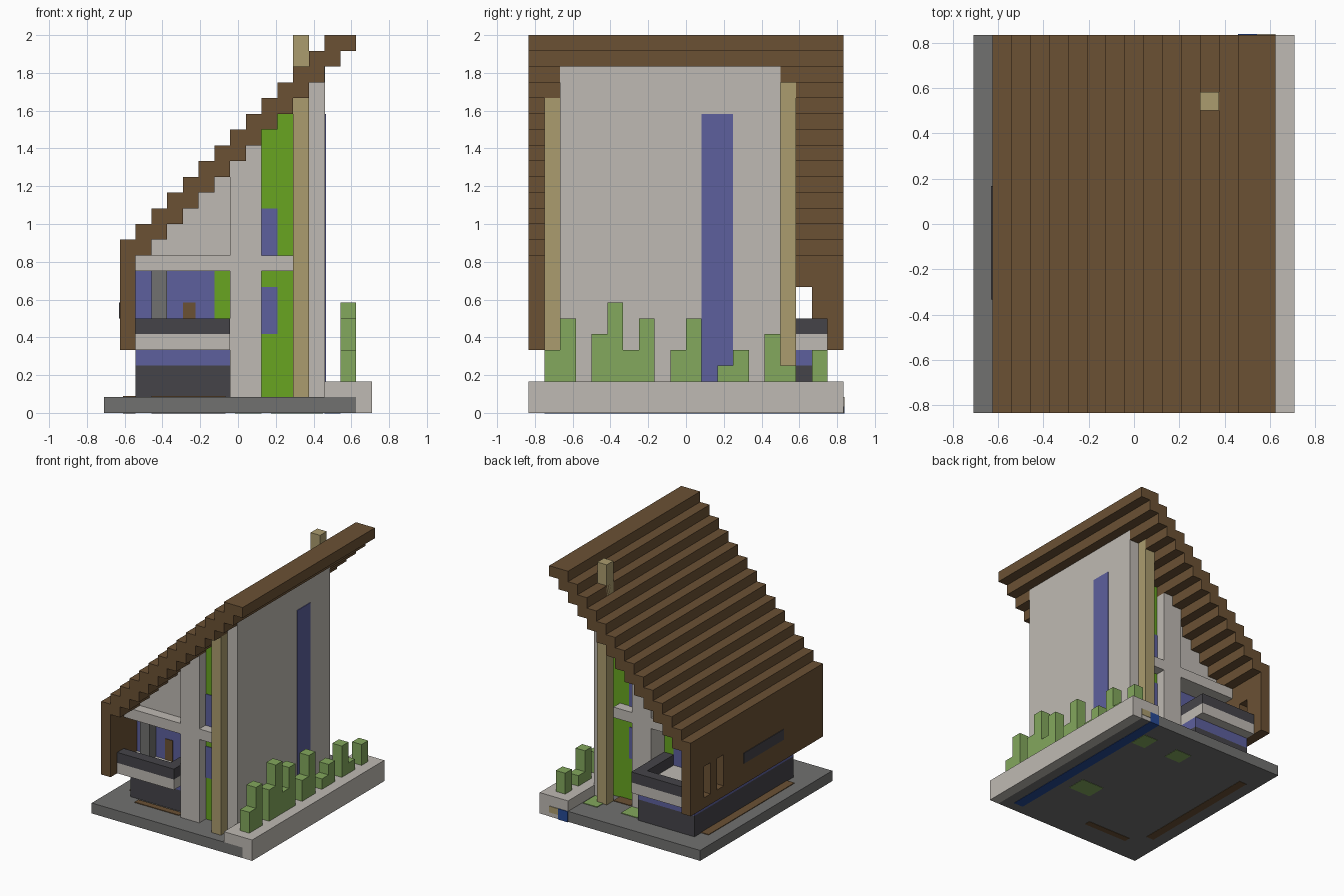
import bpy, bmesh

cube = bpy.data.objects.get("Cube")
if cube:
    bpy.data.objects.remove(cube)

U = 1 / 12                      # one block
W, D, H = 17, 20, 24            # size in blocks
T = 0.06                        # plate thickness in blocks


def material(name, rgb):
    m = bpy.data.materials.new(name)
    lin = [((c / 255 + 0.055) / 1.055) ** 2.4 for c in rgb] + [1]
    m.use_nodes = True
    m.diffuse_color = lin
    bsdf = m.node_tree.nodes["Principled BSDF"]
    bsdf.inputs["Base Color"].default_value = lin
    bsdf.inputs["Roughness"].default_value = 0.9
    return m


brown = material("timber brown", (107, 81, 52))
white = material("plaster", (191, 186, 179))
grey = material("paving grey", (113, 113, 112))
blue = material("window blue", (93, 96, 157))
green = material("wall green", (104, 165, 33))
tan = material("column tan", (171, 156, 110))
leaf = material("leaf green", (131, 168, 93))
dark = material("dark grey", (69, 68, 73))
deep = material("deep blue", (38, 74, 150))


def finish(name, mat, bm):
    for v in bm.verts:
        v.co = ((v.co.x - W / 2) * U, (v.co.y - D / 2) * U, v.co.z * U)
    bmesh.ops.recalc_face_normals(bm, faces=bm.faces)
    mesh = bpy.data.meshes.new(name)
    bm.to_mesh(mesh)
    bm.free()
    mesh.materials.append(mat)
    ob = bpy.data.objects.new(name, mesh)
    bpy.context.collection.objects.link(ob)


def boxes(name, mat, *ranges):
    """Each range is x0, x1, y0, y1, z0, z1 in blocks."""
    bm = bmesh.new()
    for x0, x1, y0, y1, z0, z1 in ranges:
        for v in bmesh.ops.create_cube(bm, size=1)["verts"]:
            v.co.x = x1 if v.co.x > 0 else x0
            v.co.y = y1 if v.co.y > 0 else y0
            v.co.z = z1 if v.co.z > 0 else z0
    finish(name, mat, bm)


def roof_top(i):
    return min(i + 10, H)


def roof_base(i):
    return i + 8


def stepped(name, mat, x0, x1, y0, y1, low, high):
    """Stepped outline between two height rules, extruded along y."""
    upper, lower = [], []
    for i in range(x0, x1):
        upper += [(i, high(i)), (i + 1, high(i))]
        lower += [(i, low(i)), (i + 1, low(i))]
    outline = []
    for p in upper + lower[::-1]:
        if p not in outline:
            outline.append(p)
    bm = bmesh.new()
    face = bm.faces.new([bm.verts.new((x, y0, z)) for x, z in outline])
    ext = bmesh.ops.extrude_face_region(bm, geom=[face])["geom"]
    for v in ext:
        if isinstance(v, bmesh.types.BMVert):
            v.co.y = y1
    finish(name, mat, bm)


def level(z):
    return lambda i: z


# Stepped roof, and its low side wall with two slots
stepped("roof", brown, 2, 16, 0, D, roof_base, roof_top)
boxes("roof_side", brown, (1, 2, 0, D, 4, 5), (1, 2, 0, D, 8, 11),
      (1, 2, 0, 15, 5, 8), (1, 2, 16, 17, 5, 8), (1, 2, 18, D, 5, 8))
boxes("side_window", dark, (1 - T, 1, 6, 12, 6, 7))

# Ground slab, planter and channel
boxes("ground_slab", grey, (0, 16, 0, D, 0, 1))
boxes("planter", white, (14, 17, 0, D, 1, 2), (16, 17, 0, D, 0, 1),
      (15, 16, D, D + T / 2, 0, 1))
boxes("channel", deep, (14, 15, 1, D + T, -T / 2, 1))
boxes("planter_tag", tan, (15, 16, D, D + T, 0.4, 1))

# Plants along the planter
heights = {1: 4, 2: 6, 4: 5, 5: 7, 6: 4, 7: 6, 9: 4, 10: 6,
           12: 3, 13: 4, 15: 5, 16: 3, 18: 4}
boxes("plants", leaf, *[(15, 16, j, j + 1, 2, h) for j, h in heights.items()])

# Painted ground patches, on top and underneath
for side, z0, z1 in (("upper", 1, 1 + T), ("lower", -T / 2, 0)):
    boxes(side + "_strips", brown, (1.2, 2, 4, 17, z0, z1),
          (3, 7.7, 2.2, 2.8, z0, z1))
    boxes(side + "_lawns", leaf, (12.4, 13.9, 16.1, 17.9, z0, z1),
          (8.3, 10, 16.1, 17.7, z0, z1))
boxes("door_mat", brown, (10.2, 12, 15, 16, 1, 1 + T))
boxes("lower_lawn", leaf, (10.6, 13, 6.3, 8.2, -T / 2, 0))

# Tall side wall with its window
boxes("tall_wall", white, (13, 14 + T / 2, 2, 16, 1, 22))
boxes("tall_window", blue, (14, 14 + T * 1.5, 11, 13, 2, 19))

# Columns, the rear one rising through the roof
boxes("front_column", tan, (12, 13, 1, 2, 1, 20))
boxes("back_column", tan, (12, 13 + T / 2, 16, 17, 1, 21), (12, 13, 16, 17, 21, H))

# Lower storey, balcony floor and upper floor
boxes("lower_storey", dark, (2, 8, 3, 18, 1, 3))
boxes("window_band", blue, (2, 8, 3, 18, 3, 4))
boxes("balcony_floor", white, (2, 8, 1, 19, 4, 5))
boxes("upper_floor", white, (2, 12, 2, 16, 9, 10))
boxes("balcony_rail", dark, (2, 8, 1, 2, 5, 6), (7, 8, 2, 4, 5, 6),
      (2, 8, 18, 19, 5, 6), (7, 8, 14, 18, 5, 6))

# End facades, mirrored front to back about the house centre
for end, at in (("front", lambda j: j), ("back", lambda j: 18 - j)):
    def span(a, b):
        return tuple(sorted((at(a), at(b))))

    stepped(end + "_pillar", white, 8, 10, *span(2, 4), level(1), roof_base)
    stepped(end + "_gable", white, 3, 8, *span(3, 4), level(10), roof_base)
    stepped(end + "_green_wall", green, 10, 13, *span(3, 4), level(1), roof_base)
    boxes(end + "_hall_windows", blue, (10, 11, *span(3 - T, 3), 5, 8),
          (10, 11, *span(3 - T, 3), 10, 13))
    boxes(end + "_room_glass", blue, (2, 7, *span(4, 5), 5, 9))
    boxes(end + "_room_wall", green, (7, 8, *span(4, 5), 5, 9))

# Details on the front balcony
boxes("balcony_post", grey, (3, 4, 3, 4, 5, 9))
boxes("balcony_door", brown, (5, 5.8, 4 - T, 4, 5, 7))
